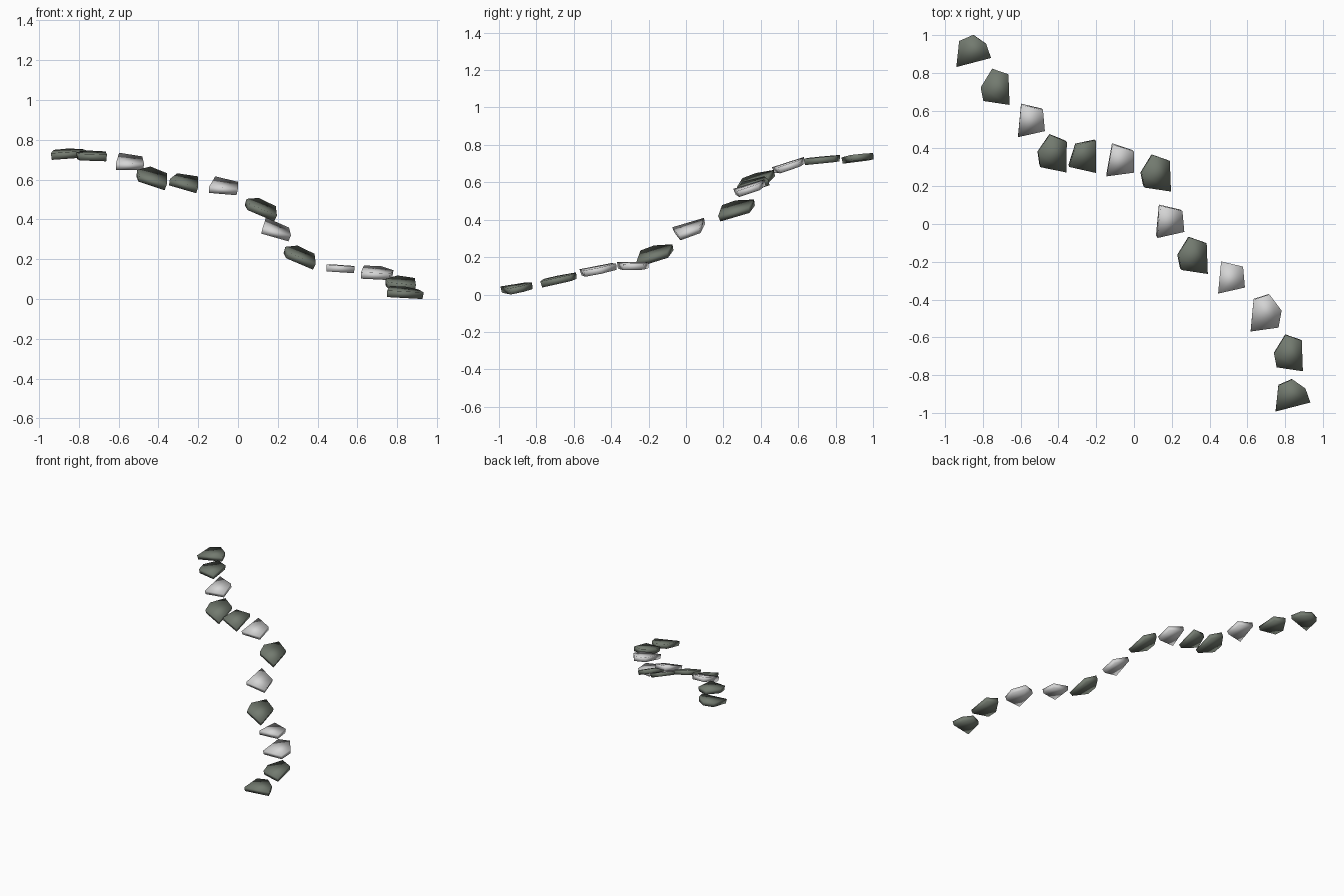
import bpy, bmesh, math
from mathutils import Vector, Matrix

if "Cube" in bpy.data.objects:
    bpy.data.objects.remove(bpy.data.objects["Cube"])

def material(name, rgb):
    m = bpy.data.materials.new(name)
    m.diffuse_color = (*rgb, 1)
    m.use_nodes = True
    m.node_tree.nodes["Principled BSDF"].inputs["Base Color"].default_value = m.diffuse_color
    return m

DARK = material("dark_green_grey", (0.17, 0.195, 0.16))
LIGHT = material("light_grey", (0.66, 0.66, 0.66))

# slab outlines, seen from above, counter-clockwise
PENT = [(-.063, -.075), (.076, -.096), (.07, .066), (-.016, .096), (-.077, -.003)]
QUAD = [(-.071, -.085), (.071, -.053), (.061, .058), (-.055, .085)]
WIDE = [(-.092, -.085), (.092, -.037), (.066, .037), (-.003, .085), (-.077, .053)]
ROUND = [(-.082, -.098), (.066, -.077), (.082, .013), (.018, .098), (-.066, .071)]
SHARP = [(-.071, -.053), (.071, -.085), (.071, .085), (-.034, .063)]

# outline, material, centre x y z, slope along x, slope along y, turn in degrees
STONES = [
    (WIDE, DARK, -.848, .918, .733, .04, .12, 0),
    (PENT, DARK, -.735, .728, .723, -.02, .10, 0),
    (QUAD, LIGHT, -.544, .550, .690, -.08, .33, 0),
    (PENT, DARK, -.433, .378, .617, -.26, .35, -3),
    (SHARP, DARK, -.275, .360, .592, -.22, .32, 0),
    (QUAD, LIGHT, -.069, .336, .568, -.13, .33, -5),
    (PENT, DARK, .114, .272, .463, -.38, .28, 0),
    (QUAD, LIGHT, .190, .016, .350, -.36, .33, 0),
    (PENT, DARK, .309, -.164, .222, -.38, .30, 0),
    (QUAD, LIGHT, .515, -.283, .156, -.07, .02, 0),
    (ROUND, LIGHT, .698, -.468, .135, -.08, .20, 0),
    (PENT, DARK, .817, -.680, .083, -.07, .22, 0),
    (WIDE, DARK, .840, -.905, .035, -.10, .17, 0),
]
THICK, TAPER = 0.034, 0.96

def slab(name, outline, mat, x, y, z, sx, sy, turn):
    """Tilted slab, extruded along its own normal, slightly smaller below."""
    n = Vector((-sx, -sy, 1)).normalized()
    rot = Matrix.Rotation(math.radians(turn), 2)
    bm = bmesh.new()
    rings = []
    for side, scale in ((-1, TAPER), (1, 1)):
        ring = []
        for p in outline:
            q = rot @ Vector(p) * scale
            v = Vector((x + q.x, y + q.y, z + sx * q.x + sy * q.y))
            ring.append(bm.verts.new(v + n * side * THICK / 2))
        rings.append(ring)
    low, top = rings
    bm.faces.new(top)
    bm.faces.new(low[::-1])
    for i in range(len(low)):
        j = (i + 1) % len(low)
        bm.faces.new((low[i], low[j], top[j], top[i]))
    bmesh.ops.recalc_face_normals(bm, faces=bm.faces)
    for f in bm.faces:
        f.smooth = True
    me = bpy.data.meshes.new(name)
    bm.to_mesh(me)
    bm.free()
    me.materials.append(mat)
    ob = bpy.data.objects.new(name, me)
    bpy.context.collection.objects.link(ob)
    return ob

# stepping stones, from the top of the path to the bottom
path = [slab(f"stepping_stone_{i + 1:02d}", *s) for i, s in enumerate(STONES)]

# rest the lowest stone on the ground
low = min(v.co.z for o in path for v in o.data.vertices)
for o in path:
    for v in o.data.vertices:
        v.co.z -= low
